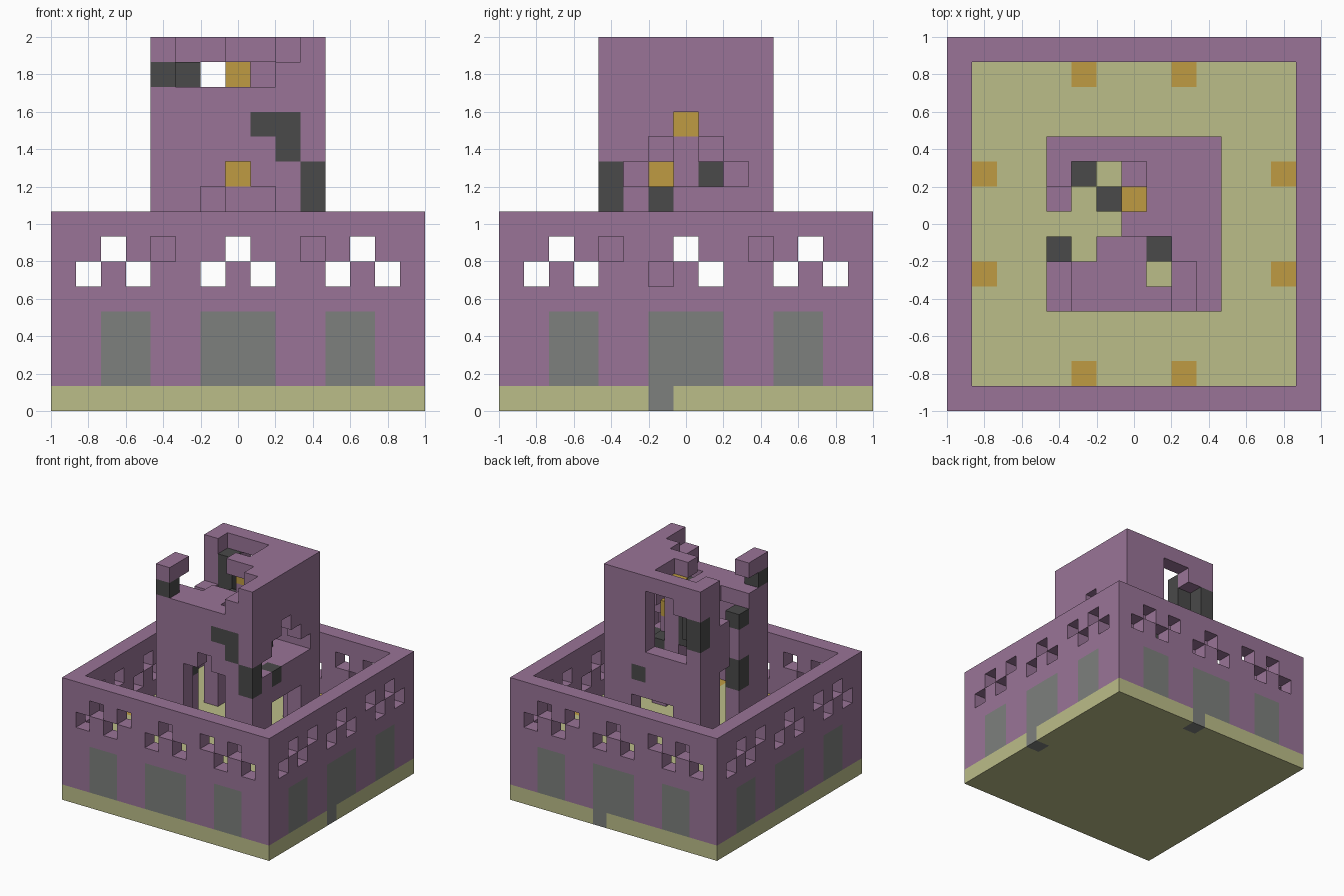
import bpy, bmesh
from mathutils import Vector

cube = bpy.data.objects.get("Cube")
if cube:
    bpy.data.objects.remove(cube, do_unlink=True)

N = 15
U = 2 / N                       # edge of one block
COLOURS = {
    "purple_stone": (0.32, 0.175, 0.31),
    "pale_stone": (0.50, 0.51, 0.25),
    "lamp_gold": (0.52, 0.33, 0.055),
    "grey_panel": (0.205, 0.215, 0.205),
    "dark_block": (0.067, 0.067, 0.067),
}
PURPLE, PALE, GOLD, GREY, DARK = range(5)
mats = []
for name, rgb in COLOURS.items():
    m = bpy.data.materials.new(name)
    m.use_nodes = True
    m.diffuse_color = (*rgb, 1)
    b = m.node_tree.nodes["Principled BSDF"]
    b.inputs["Base Color"].default_value = (*rgb, 1)
    b.inputs["Roughness"].default_value = 0.9
    mats.append(m)


def cells(*spans):
    """Every block in a span; each span is an index or an inclusive pair."""
    a, b, c = [range(s, s + 1) if isinstance(s, int) else range(s[0], s[1] + 1)
               for s in spans]
    return [(x, y, z) for x in a for y in b for z in c]


def fill(part, colour, *spans):
    for c in cells(*spans):
        part[c] = colour


def cut(part, *spans):
    for c in cells(*spans):
        part.pop(c, None)


def build(name, part):
    """Skin the blocks with their outer faces, merged where coplanar."""
    bm = bmesh.new()
    corner = {}

    def vert(p):
        if p not in corner:
            corner[p] = bm.verts.new((p[0] * U - 1, p[1] * U - 1, p[2] * U))
        return corner[p]

    for c, colour in part.items():
        for axis in range(3):
            for side in (0, 1):
                n = list(c)
                n[axis] += 2 * side - 1
                if tuple(n) in part:
                    continue
                u, v = (axis + 1) % 3, (axis + 2) % 3
                ring = []
                for du, dv in ((0, 0), (1, 0), (1, 1), (0, 1)):
                    p = list(c)
                    p[axis] += side
                    p[u] += du
                    p[v] += dv
                    ring.append(vert(tuple(p)))
                f = bm.faces.new(ring if side else ring[::-1])
                f.material_index = colour
    bmesh.ops.dissolve_limit(bm, angle_limit=0.01, verts=bm.verts,
                             edges=bm.edges, delimit={'MATERIAL'})
    me = bpy.data.meshes.new(name)
    bm.to_mesh(me)
    bm.free()
    for m in mats:
        me.materials.append(m)
    ob = bpy.data.objects.new(name, me)
    bpy.context.collection.objects.link(ob)


LAST = N - 1
FLOOR = 4

# Courtyard: solid plinth, pale floor and the ring wall around it
court = {}
fill(court, PURPLE, (0, LAST), (0, LAST), (1, 7))
fill(court, PALE, (0, LAST), (0, LAST), 0)
cut(court, (1, 13), (1, 13), (FLOOR, 7))
fill(court, PALE, (1, 13), (1, 13), FLOOR - 1)

for end in (0, LAST):
    # grey panels on each side
    for span in ((2, 3), (6, 8), (11, 12)):
        fill(court, GREY, span, end, (1, 3))
        fill(court, GREY, end, span, (1, 3))
    # openwork windows in two staggered rows
    for row, places in ((5, (1, 3, 6, 8, 11, 13)), (6, (2, 4, 7, 10, 12))):
        for i in places:
            cut(court, i, end, row)
            cut(court, end, i, row)

# thresholds in the base course
fill(court, GREY, LAST, 6, 0)
fill(court, GREY, 8, LAST, 0)

# lamps sunk in the courtyard floor
for i in (5, 9):
    for end in (1, 13):
        fill(court, GOLD, i, end, FLOOR - 1)
        fill(court, GOLD, end, i, FLOOR - 1)
build("courtyard", court)

# Tower: hollow shaft
tower = {}
fill(tower, PURPLE, (4, 10), (4, 10), (FLOOR, 14))
cut(tower, (5, 9), (5, 9), (FLOOR, 13))

# broken roof
cut(tower, 4, (6, 8), 14)
cut(tower, (5, 6), (5, 9), 14)
cut(tower, 7, (5, 6), 14)
cut(tower, 7, (8, 9), 14)
cut(tower, 8, (5, 6), 14)
cut(tower, 9, 5, 14)

# broken front wall, leaving the left corner stub
cut(tower, (5, 9), 4, 14)
cut(tower, (5, 8), 4, 13)
fill(tower, DARK, 4, 4, 13)

# broken west wall with stepped top
cut(tower, 4, (5, 7), 13)
cut(tower, 4, (6, 8), (12, 13))
cut(tower, 4, 7, (9, 11))
fill(tower, DARK, 4, 6, 11)
fill(tower, DARK, 4, 6, (7, 8))

# doorways at ground level on all sides
cut(tower, (6, 8), 4, (FLOOR, 8))
cut(tower, 7, 4, 9)
cut(tower, (6, 8), 10, (FLOOR, 6))
cut(tower, 4, (7, 8), (FLOOR, 8))
cut(tower, 10, (6, 8), (FLOOR, 6))

# stepped window in the east wall
for row, span in ((9, (5, 9)), (10, (6, 8)), (11, 7)):
    cut(tower, 10, span, row)

# ragged breach in the rear wall
cut(tower, (5, 7), 10, (10, 12))
cut(tower, (6, 7), 10, 13)

# dark blocks set in the shaft
fill(tower, DARK, (8, 9), 4, 11)
fill(tower, DARK, 9, 4, 10)
fill(tower, DARK, 10, 4, (8, 9))
fill(tower, DARK, 10, 6, 8)
fill(tower, DARK, 8, 10, 8)
fill(tower, DARK, 4, 10, (11, 12))
build("tower", tower)

# Inside the tower: landings and core, with lamps and dark blocks
inner = {}
fill(inner, PURPLE, (7, 9), (6, 9), 8)
fill(inner, PURPLE, 7, 8, (9, 12))
fill(inner, PURPLE, 8, 7, (9, 10))
fill(inner, PURPLE, 5, 5, 12)
fill(inner, PURPLE, (6, 7), (5, 6), 12)
fill(inner, PURPLE, 9, (5, 6), (12, 13))
fill(inner, DARK, 8, 6, 12)
fill(inner, DARK, 8, 8, 9)
fill(inner, DARK, 6, 8, (10, 11))
fill(inner, DARK, 5, 9, (11, 13))
fill(inner, GOLD, 7, 6, 9)
fill(inner, GOLD, 8, 7, 11)
fill(inner, GOLD, 7, 8, 13)
build("tower_landings", inner)
